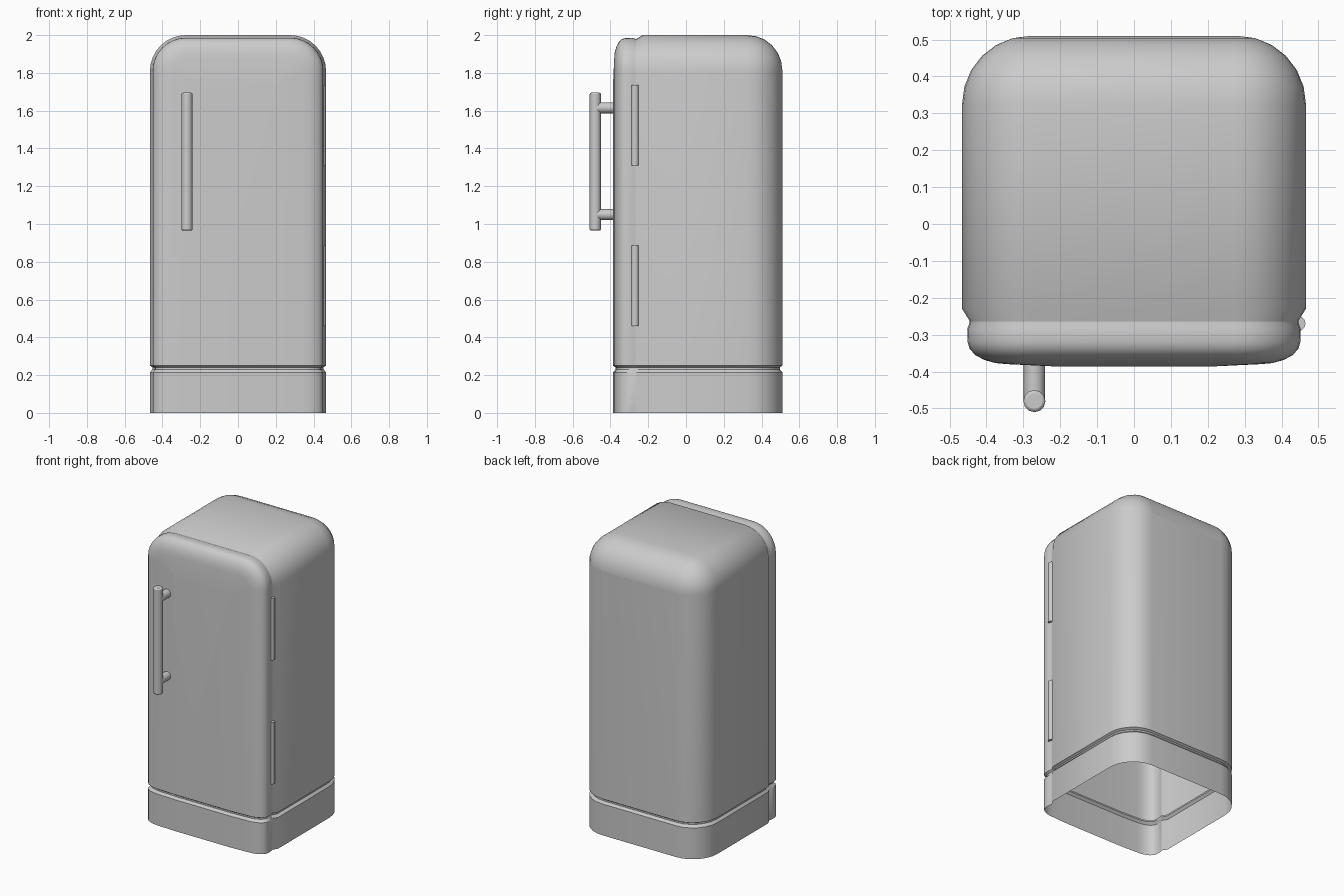
import bpy, bmesh, math
from mathutils import Vector

if "Cube" in bpy.data.objects:
    bpy.data.objects.remove(bpy.data.objects["Cube"])


def finish(obj, angle=35):
    bpy.ops.object.select_all(action='DESELECT')
    obj.select_set(True)
    bpy.context.view_layer.objects.active = obj
    bpy.ops.object.shade_smooth_by_angle(angle=math.radians(angle))


def arch(y, inset, bottom=0.25, segs=8):
    """Door-shaped section at depth y, shrunk by inset."""
    w, h = 0.466 - inset, 2.0 - inset
    r = max(0.19 - inset, 0.005)
    pts = [(w, y, bottom)]
    for i in range(segs + 1):
        a = math.pi / 2 * i / segs
        pts.append((w - r + r * math.cos(a), y, h - r + r * math.sin(a)))
    return pts + [(-x, y, z) for x, y, z in reversed(pts)]


def rod(name, p0, p1, radius, sides=12, bevel=0.0):
    p0, p1 = Vector(p0), Vector(p1)
    d = p1 - p0
    bpy.ops.mesh.primitive_cylinder_add(vertices=sides, radius=radius, depth=d.length,
                                        location=(p0 + p1) / 2,
                                        rotation=d.to_track_quat('Z', 'Y').to_euler())
    obj = bpy.context.object
    obj.name = name
    if bevel:
        m = obj.modifiers.new("bevel", 'BEVEL')
        m.width, m.segments = bevel, 2
        m.limit_method, m.angle_limit = 'ANGLE', math.radians(50)
    finish(obj, 45)
    return obj


# Depth profile (y, inset): rounded back, seam groove, rounded door front
profile = []
for i in range(7):
    a = math.pi / 2 * i / 6
    profile.append((0.325 + 0.185 * math.cos(a), 0.185 * (1 - math.sin(a))))
profile += [(-0.23, 0.0), (-0.262, 0.02), (-0.268, 0.02), (-0.285, 0.014)]
for i in range(6):
    a = math.pi / 2 * i / 5
    profile.append((-0.32 - 0.06 * math.sin(a), 0.015 + 0.11 * (1 - math.cos(a))))
profile.append((-0.386, 0.25))

# Cabinet and door shell
bm = bmesh.new()
rings = [[bm.verts.new(p) for p in arch(y, s)] for y, s in profile]
for a, b in zip(rings, rings[1:]):
    for i in range(len(a) - 1):
        bm.faces.new((a[i], a[i + 1], b[i + 1], b[i]))
bm.faces.new(rings[0])
bm.faces.new(rings[-1])

# Plinth: pinched groove, then straight down to an open bottom
edges = [e for e in bm.edges if e.is_boundary]
cy = 0.06
for z, k in ((0.241, 0.97), (0.231, 1 / 0.97 * 0.97 * 1.0), (0.215, 1.0), (0.0, 1.0)):
    k = 0.97 if z == 0.241 else (1 / 0.97 if z == 0.215 else 1.0)
    ret = bmesh.ops.extrude_edge_only(bm, edges=edges)["geom"]
    edges = [g for g in ret if isinstance(g, bmesh.types.BMEdge)]
    for v in [g for g in ret if isinstance(g, bmesh.types.BMVert)]:
        v.co = (v.co.x * k, cy + (v.co.y - cy) * k, z)
bmesh.ops.recalc_face_normals(bm, faces=bm.faces)
top = max(bm.faces, key=lambda f: f.calc_center_median().z)
if top.normal.z < 0:
    bmesh.ops.reverse_faces(bm, faces=bm.faces)
mesh = bpy.data.meshes.new("fridge_shell")
bm.to_mesh(mesh)
bm.free()
shell = bpy.data.objects.new("fridge_shell", mesh)
bpy.context.collection.objects.link(shell)
finish(shell)

# Hinges in the right-hand seam
for i, z in enumerate((0.46, 1.31)):
    rod(f"hinge_{i + 1}", (0.444, -0.27, z), (0.444, -0.27, z + 0.425), 0.021)

# Handle bar and its two standoffs
rod("handle_bar", (-0.27, -0.48, 0.965), (-0.27, -0.48, 1.695), 0.03, bevel=0.008)
for i, z in enumerate((1.05, 1.615)):
    rod(f"handle_mount_{i + 1}", (-0.27, -0.48, z), (-0.27, -0.375, z), 0.029)
